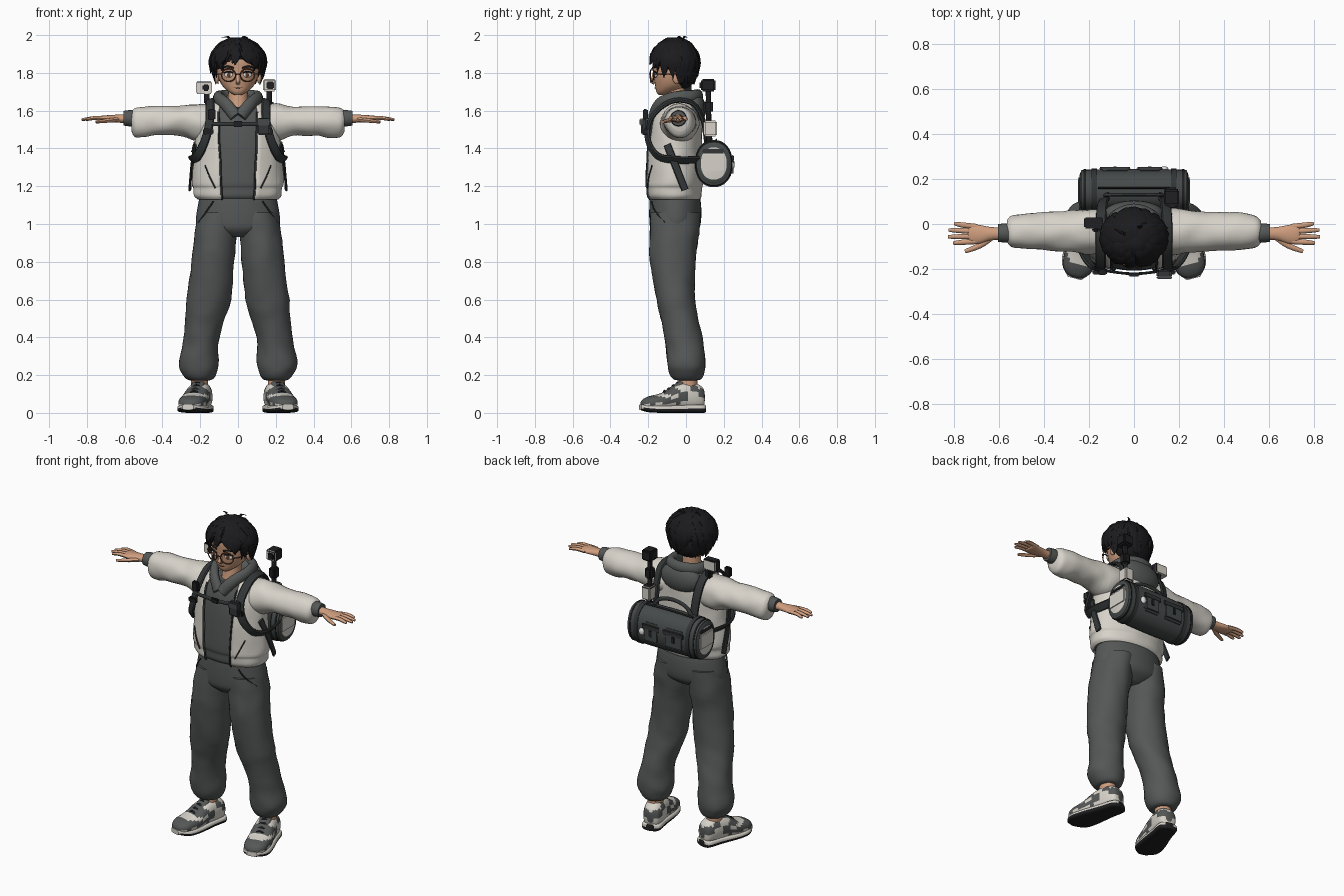
import bpy, bmesh, math, random
from mathutils import Vector as V, Matrix, noise

random.seed(4)
cube = bpy.data.objects.get("Cube")
if cube:
    bpy.data.objects.remove(cube)


def material(name, *rgb):
    m = bpy.data.materials.new(name)
    m.use_nodes = True
    m.diffuse_color = (*rgb, 1)
    m.node_tree.nodes["Principled BSDF"].inputs["Base Color"].default_value = (*rgb, 1)
    return m


SKIN = material("skin", .62, .34, .21)
HAIR = material("hair black", .011, .011, .013)
CREAM = material("cream cloth", .68, .65, .59)
GREY = material("grey cloth", .088, .096, .093)
BAG = material("bag grey", .06, .068, .067)
STRAP = material("strap charcoal", .032, .036, .037)
BLACK = material("black plastic", .014, .014, .016)
FRAME = material("spectacle brown", .13, .05, .025)
WHITE = material("white", .75, .74, .72)


def finish(name, bm, mats, rule=None, angle=45):
    """Turn a bmesh into a smooth shaded object, colouring faces by rule."""
    bmesh.ops.recalc_face_normals(bm, faces=bm.faces)
    for f in bm.faces:
        f.smooth = True
        if rule:
            f.material_index = rule(f.calc_center_median(), f.normal)
    me = bpy.data.meshes.new(name)
    bm.to_mesh(me)
    bm.free()
    me.set_sharp_from_angle(angle=math.radians(angle))
    for m in mats if isinstance(mats, tuple) else (mats,):
        me.materials.append(m)
    ob = bpy.data.objects.new(name, me)
    bpy.context.collection.objects.link(ob)
    return ob


def smooth(rows, k=4):
    """Catmull-Rom interpolation of any tuples."""
    out = []
    for i in range(len(rows) - 1):
        a, b, c, d = rows[max(i - 1, 0)], rows[i], rows[i + 1], rows[min(i + 2, len(rows) - 1)]
        for j in range(k):
            t = j / k
            out.append(tuple(q + t / 2 * (r - p + t * (2*p - 5*q + 4*r - s + t * (3*(q - r) + s - p)))
                             for p, q, r, s in zip(a, b, c, d)))
    return out + [tuple(rows[-1])]


def ring(c, u, v, n=24, p=1, a0=0, fold=0):
    pts = []
    for i in range(n + (a0 > 0)):
        t = a0 + (2 * math.pi - 2 * a0) * i / n
        s, k = math.sin(t), -math.cos(t)
        q = u * math.copysign(abs(s) ** p, s) + v * math.copysign(abs(k) ** p, k)
        pts.append(c + q * (1 + fold * noise.noise((c + q) * 14)))
    return pts


def skin(name, rings, mats, rule=None, closed=True):
    bm = bmesh.new()
    vs = [[bm.verts.new(p) for p in r] for r in rings]
    n = len(vs[0])
    for a, b in zip(vs, vs[1:]):
        for i in range(n if closed else n - 1):
            j = (i + 1) % n
            bm.faces.new((a[i], a[j], b[j], b[i]))
    if closed:
        bm.faces.new(vs[0])
        bm.faces.new(vs[-1])
    return finish(name, bm, mats, rule)


def loft(name, axis, rows, mats, side=1, rule=None, n=24, p=1, fold=0, k=4):
    """Rows: position on axis, two centre values, two radii."""
    rings = []
    for h, a, b, ra, rb in smooth(rows, k):
        c = {"x": (h, a, b), "y": (a, h, b), "z": (a, b, h)}[axis]
        u = V((0, ra, 0)) if axis == "x" else V((ra, 0, 0))
        v = V((0, rb, 0)) if axis == "z" else V((0, 0, rb))
        rings.append(ring(V((c[0] * side, c[1], c[2])), u, v, n, p, 0, fold))
    return skin(name, rings, mats, rule)


def sweep(name, pts, width, thick, mat, side=1, taper=None, centre=(0, -.06, None), n=8, p=1, k=4):
    """Sweep an oval section along a path, its width lying along the body."""
    path = [V((x * side, y, z)) for x, y, z in smooth(pts, k)]
    rings = []
    for i, q in enumerate(path):
        t = (path[min(i + 1, len(path) - 1)] - path[max(i - 1, 0)]).normalized()
        o = V((centre[0], centre[1], q.z - .02 if centre[2] is None else centre[2]))
        w = t.cross(q - o).normalized()
        f = taper(i / (len(path) - 1)) if taper else 1
        rings.append(ring(q, w * width * f, w.cross(t) * thick * f, n, p))
    return skin(name, rings, mat)


def ball(name, c, r, mat, spin=0):
    bm = bmesh.new()
    m = Matrix.Translation(c) @ Matrix.Rotation(spin, 4, "Z") @ Matrix.Diagonal((*r, 1))
    bmesh.ops.create_uvsphere(bm, u_segments=20, v_segments=12, radius=1, matrix=m)
    return finish(name, bm, mat)


def box(name, c, size, mats, bevel=.008, rule=None):
    bm = bmesh.new()
    bmesh.ops.create_cube(bm, size=1, matrix=Matrix.Translation(c) @ Matrix.Diagonal((*size, 1)))
    bmesh.ops.bevel(bm, geom=bm.edges[:], offset=bevel, segments=2, affect="EDGES")
    return finish(name, bm, mats, rule)


# Head, neck and face
loft("head", "z", [(1.683, 0, -.125, .02, .02), (1.70, 0, -.105, .05, .052), (1.73, 0, -.08, .082, .083),
                   (1.77, 0, -.07, .102, .1), (1.82, 0, -.062, .113, .113), (1.88, 0, -.06, .115, .115),
                   (1.94, 0, -.06, .08, .08), (1.96, 0, -.06, .03, .03)], SKIN)
loft("neck", "z", [(1.56, 0, -.07, .065, .07), (1.63, 0, -.06, .055, .058), (1.74, 0, -.055, .05, .05)], SKIN)
sweep("nose", [(0, -.168, 1.80), (0, -.176, 1.77), (0, -.184, 1.756), (0, -.166, 1.745)], .011, .008, SKIN)
sweep("mouth", [(-.022, -.158, 1.722), (0, -.165, 1.72), (.022, -.158, 1.722)], .002, .002, FRAME)
for s in (1, -1):
    ball("ear", (.112 * s, -.05, 1.775), (.012, .022, .032), SKIN)
    ball("eye_white", (.05 * s, -.162, 1.79), (.024, .007, .015), WHITE, .35 * s)
    ball("iris", (.048 * s, -.167, 1.79), (.011, .005, .014), FRAME, .35 * s)
    sweep("eyelid", [(.024, -.172, 1.8), (.05, -.169, 1.807), (.076, -.153, 1.8)], .004, .003, HAIR, s)
    sweep("eyebrow", [(.022, -.178, 1.826), (.055, -.17, 1.834), (.085, -.145, 1.826)], .005, .003, HAIR, s)
    circle = [(.05 + .037 * math.cos(a * math.pi / 8), -.19 + .01 * (math.cos(a * math.pi / 8) + 1),
               1.788 + .034 * math.sin(a * math.pi / 8)) for a in range(17)]
    sweep("lens_rim", circle, .0035, .0035, FRAME, s, k=2)
    sweep("spectacle_arm", [(.086, -.17, 1.795), (.108, -.14, 1.795), (.122, -.05, 1.795)], .003, .003, FRAME, s)
sweep("spectacle_bridge", [(-.014, -.188, 1.79), (0, -.193, 1.795), (.014, -.188, 1.79)], .003, .003, FRAME)

# Hair: two caps and layered tapering locks
ball("hair_crown", (0, -.055, 1.875), (.142, .122, .105), HAIR)
ball("hair_nape", (0, -.02, 1.815), (.124, .082, .1), HAIR)


def lock(az, start, end, lift, wide):
    pts = []
    for i in range(6):
        t = i / 5
        phi = start + (end - start) * t
        h = math.sin(phi) if phi < math.pi / 2 else 1 - .22 * (phi - math.pi / 2)
        h *= 1 + lift * t ** 3
        a = az + .25 * math.sin(az * 5) * t
        pts.append((.142 * h * math.sin(a), -.06 - .124 * h * math.cos(a), 1.85 + .128 * math.cos(phi)))
    sweep("hair_lock", pts, wide, .016, HAIR, centre=(0, -.06, 1.83), n=6, k=2,
          taper=lambda t: max(.04, (1 - t ** 2.2) * min(1, .4 + 2 * t)))


for layer, (count, start, reach) in enumerate([(9, .02, 1.0), (15, .3, 1.5), (21, .7, 2.15), (24, 1.0, 2.6)]):
    for i in range(count):
        az = 2 * math.pi * (i + .5 * (layer % 2)) / count + random.uniform(-.1, .1)
        front = max(0, math.cos(az)) ** .6
        end = min(reach, 2.65 - .95 * front) + random.uniform(-.15, .12)
        lock(az, start, end, random.uniform(0, .14), random.uniform(.024, .036))
for x, y in ((.03, -.02), (-.05, -.05)):
    sweep("cowlick", [(x / 2, y, 1.96), (x, y + .01, 1.99), (x * 1.8, y + .03, 1.985)], .014, .008, HAIR,
          taper=lambda t: 1.03 - t)

# Trousers
loft("trouser_seat", "z", [(1.155, 0, -.06, .2, .13), (1.1, 0, -.057, .212, .137), (1.02, 0, -.057, .222, .137),
                           (.97, 0, -.06, .2, .125), (.93, 0, -.065, .07, .08)], GREY, n=32)
SHOE = (CREAM, GREY)


def shoe_patch(c, nrm):
    toe = c.y < -.19 and c.z > .045
    return int(toe or (noise.noise(V((0, c.y * 17, c.z * 22))) > .1 and c.z > .035))


for s in (1, -1):
    loft("trouser_leg", "z", [(1.06, .105, -.057, .105, .13), (.95, .118, -.062, .112, .13),
                              (.8, .133, -.07, .113, .12), (.6, .155, -.055, .116, .102),
                              (.48, .178, -.03, .104, .098), (.37, .197, -.008, .095, .1), (.26, .208, .002, .107, .102),
                              (.21, .205, .004, .092, .092), (.18, .203, .006, .07, .074), (.172, .203, .006, .05, .05)],
         GREY, s, n=32, fold=.06)
    sweep("trouser_pocket", [(.13, -.182, 1.12), (.165, -.165, 1.07), (.208, -.11, 1.01)], .004, .004, STRAP, s)
    loft("ankle", "z", [(.1, .203, .01, .045, .05), (.2, .203, .01, .045, .05)], SKIN, s)
    # Shoes, turned outwards
    parts = [loft("shoe_upper", "y", [(.098, 0, .08, .02, .03), (.085, 0, .08, .046, .058), (.04, 0, .088, .058, .074),
                                      (-.02, 0, .088, .062, .074), (-.07, 0, .078, .066, .064), (-.13, 0, .06, .072, .046),
                                      (-.2, 0, .052, .066, .036), (-.235, 0, .045, .042, .025), (-.246, 0, .042, .015, .01)],
                  SHOE, rule=shoe_patch, p=.8),
             loft("shoe_sole", "y", [(.103, 0, .022, .025, .02), (.085, 0, .022, .055, .022), (0, 0, .022, .062, .022),
                                     (-.13, 0, .02, .077, .02), (-.2, 0, .023, .07, .019), (-.25, 0, .03, .03, .014)],
                  (BLACK, CREAM), rule=lambda c, nrm: int(c.z > .024), p=.5),
             loft("shoe_tongue", "y", [(-.025, 0, .155, .035, .02), (-.06, 0, .137, .034, .016),
                                       (-.12, 0, .1, .03, .012)], GREY)]
    parts += [sweep("lace", [(-.04, y, z - .012), (0, y, z + .013), (.04, y, z - .012)], .006, .005, BLACK)
              for y, z in ((-.045, .148), (-.07, .134), (-.095, .117), (-.118, .104))]
    for o in parts:
        o.data.transform(Matrix.Translation((.203 * s, 0, 0)) @ Matrix.Rotation(.25 * s, 4, "Z"))

# Hooded top under an open jacket; rows: height, centre y, radii, half opening
JACKET = [(1.13, -.062, .215, .137, .085), (1.15, -.064, .232, .148, .086), (1.19, -.064, .235, .15, .088),
          (1.22, -.065, .243, .155, .09), (1.35, -.064, .232, .152, .094), (1.47, -.06, .222, .146, .1),
          (1.56, -.052, .205, .136, .1), (1.62, -.042, .165, .115, .1), (1.655, -.035, .1, .085, .08)]
loft("hooded_top", "z", [(z, 0, y, a - .012, b - .012) for z, y, a, b, g in JACKET[:-1]], GREY, n=32)
rings = [ring(V((0, y, z)), V((a, 0, 0)), V((0, b, 0)), 40, 1, math.asin(g / a), .03)
         for z, y, a, b, g in smooth(JACKET)]
jacket = skin("jacket_body", rings, CREAM, closed=False)
jacket.modifiers.new("thickness", "SOLIDIFY").thickness = .008
for e in (0, -1):
    sweep("zip_edge", [r[e] for r in rings[:-6]], .005, .006, STRAP, k=1)
sweep("hood_collar", [(-.012, -.175, 1.57), (-.065, -.14, 1.635), (-.105, -.06, 1.668), (-.085, .03, 1.675),
                      (0, .065, 1.68), (.085, .03, 1.675), (.105, -.06, 1.668), (.065, -.14, 1.635),
                      (.012, -.175, 1.57)], .034, .026, GREY, n=12)
ball("hood_back", (0, .045, 1.605), (.135, .06, .09), GREY)
for s in (1, -1):
    loft("sleeve", "x", [(s * x, -.033, z, a, b) for x, z, a, b in
                         [(.1, 1.54, .1, .085), (.2, 1.535, .1, .1), (.29, 1.545, .09, .08), (.4, 1.546, .084, .078),
                          (.5, 1.54, .078, .082), (.545, 1.538, .07, .076), (.565, 1.545, .05, .05)]], CREAM, n=28, fold=.09)
    loft("cuff", "x", [(s * x, -.04, 1.56, r, r) for x, r in ((.55, .042), (.575, .043), (.605, .039))], GREY)
    sweep("jacket_pocket", [(.12, -.204, 1.19), (.15, -.197, 1.25), (.175, -.18, 1.31)], .003, .004, STRAP, s)
    # Hands
    loft("palm", "x", [(s * x, y, 1.558, a, b) for x, y, a, b in
                       [(.59, -.043, .027, .024), (.64, -.043, .03, .021), (.69, -.046, .042, .018),
                        (.73, -.043, .042, .014), (.74, -.043, .03, .008)]], SKIN)
    for base, tip, reach in ((-.077, -.085, .805), (-.055, -.057, .828), (-.033, -.027, .825), (-.012, .002, .8)):
        sweep("finger", [(.7, base, 1.558), (.76, (base + tip) / 2, 1.561), (reach, tip, 1.552)], .0125, .011, SKIN, s,
              lambda t: 1 - .45 * t ** 3, (0, 0, 0))
    sweep("thumb", [(.63, -.055, 1.553), (.685, -.095, 1.548), (.752, -.122, 1.54)], .015, .013, SKIN, s,
          lambda t: 1 - .45 * t ** 2, (0, 0, 0))
    # Shoulder straps and loose ends
    sweep("shoulder_strap", [(.13, .11, 1.42), (.14, .09, 1.55), (.145, .04, 1.635), (.148, -.05, 1.655),
                             (.148, -.13, 1.62), (.15, -.195, 1.54), (.175, -.2, 1.44), (.215, -.15, 1.36),
                             (.245, -.06, 1.34), (.225, .07, 1.34)], .025, .009, STRAP, s, centre=(.09 * s, -.05, 1.48), p=.6)
    sweep("loose_strap", [(.225, -.1, 1.42), (.245, -.06, 1.32), (.255, -.005, 1.18)], .02, .006, STRAP, s, p=.6)
    box("strap_buckle", (.158 * s, -.215, 1.49), (.055, .02, .03), BLACK, .005)

# Chest gear
sweep("chest_strap", [(-.15, -.205, 1.53), (0, -.222, 1.53), (.15, -.205, 1.53)], .011, .006, STRAP)
box("chest_clip", (0, -.226, 1.53), (.05, .016, .032), BLACK, .005)
box("chest_pouch", (.135, -.222, 1.515), (.068, .035, .09), STRAP)
box("pouch_flap", (.135, -.238, 1.54), (.07, .014, .035), BAG, .004)
box("strap_radio", (-.14, -.215, 1.58), (.04, .025, .06), BLACK, .006)

# Duffel bag across the lower back
loft("duffel_bag", "x", [(x, .147, 1.32, .098 * f, .122 * f) for x, f in
                         ((-.243, .7), (-.235, .88), (-.21, .97), (0, 1), (.21, .97), (.235, .88), (.243, .7))],
     (BAG, CREAM), n=32, p=.9, rule=lambda c, nrm: int(abs(c.x) > .243))
for s in (1, -1):
    box("end_panel", (.238 * s, .145, 1.325), (.022, .14, .1), CREAM, .009)
    box("end_panel_flap", (.24 * s, .145, 1.385), (.02, .12, .022), STRAP, .006)
    loft("bag_band", "x", [(x * s, .147, 1.32, .1, .125) for x in (.165, .19)], STRAP, n=32, p=.9, k=1)
    loft("bag_piping", "x", [(x * s, .147, 1.32, .097, .12) for x in (.214, .224)], BLACK, n=32, p=.9, k=1)
for x, w in ((-.085, .135), (.07, .11)):
    box("bag_pocket", (x, .234, 1.315), (w, .034, .12), BAG, .012)
    box("pocket_flap", (x, .248, 1.35), (w + .006, .012, .03), STRAP, .004)
    box("pocket_clip", (x, .252, 1.315), (.02, .008, .04), BLACK, .003)
ball("bag_charm", (.135, .245, 1.31), (.018, .012, .022), WHITE)
sweep("bag_zip", [(-.16, .16, 1.443), (0, .16, 1.446), (.16, .16, 1.443)], .006, .005, BLACK)
sweep("bag_handle", [(-.13, .13, 1.43), (-.09, .13, 1.48), (0, .13, 1.5), (.09, .13, 1.48), (.13, .13, 1.43)],
      .012, .008, STRAP)

# Shoulder camera on the right
box("right_camera", (-.18, .005, 1.722), (.085, .05, .065), (CREAM, BLACK), .006,
    rule=lambda c, nrm: int(c.z > 1.745 or abs(nrm.x) > .8))
box("right_camera_lens", (-.17, -.025, 1.722), (.035, .02, .035), BLACK, .007)
box("right_camera_mount", (-.165, .01, 1.665), (.03, .035, .06), BLACK, .005)

# Camera mast on the left
sweep("left_mast", [(.165, .12, 1.42), (.165, .12, 1.55), (.165, .118, 1.72)], .014, .014, BLACK)
box("left_mast_box", (.165, .128, 1.505), (.06, .07, .085), (CREAM, BLACK), .008,
    rule=lambda c, nrm: int(abs(nrm.z) > .8))
box("left_mast_joint", (.165, .118, 1.62), (.045, .05, .07), BLACK, .01)
box("left_camera", (.167, .118, 1.735), (.068, .075, .065), (BLACK, CREAM), .008,
    rule=lambda c, nrm: int(nrm.y < -.8))
box("left_camera_lens", (.17, .08, 1.735), (.04, .015, .04), BLACK, .006)
